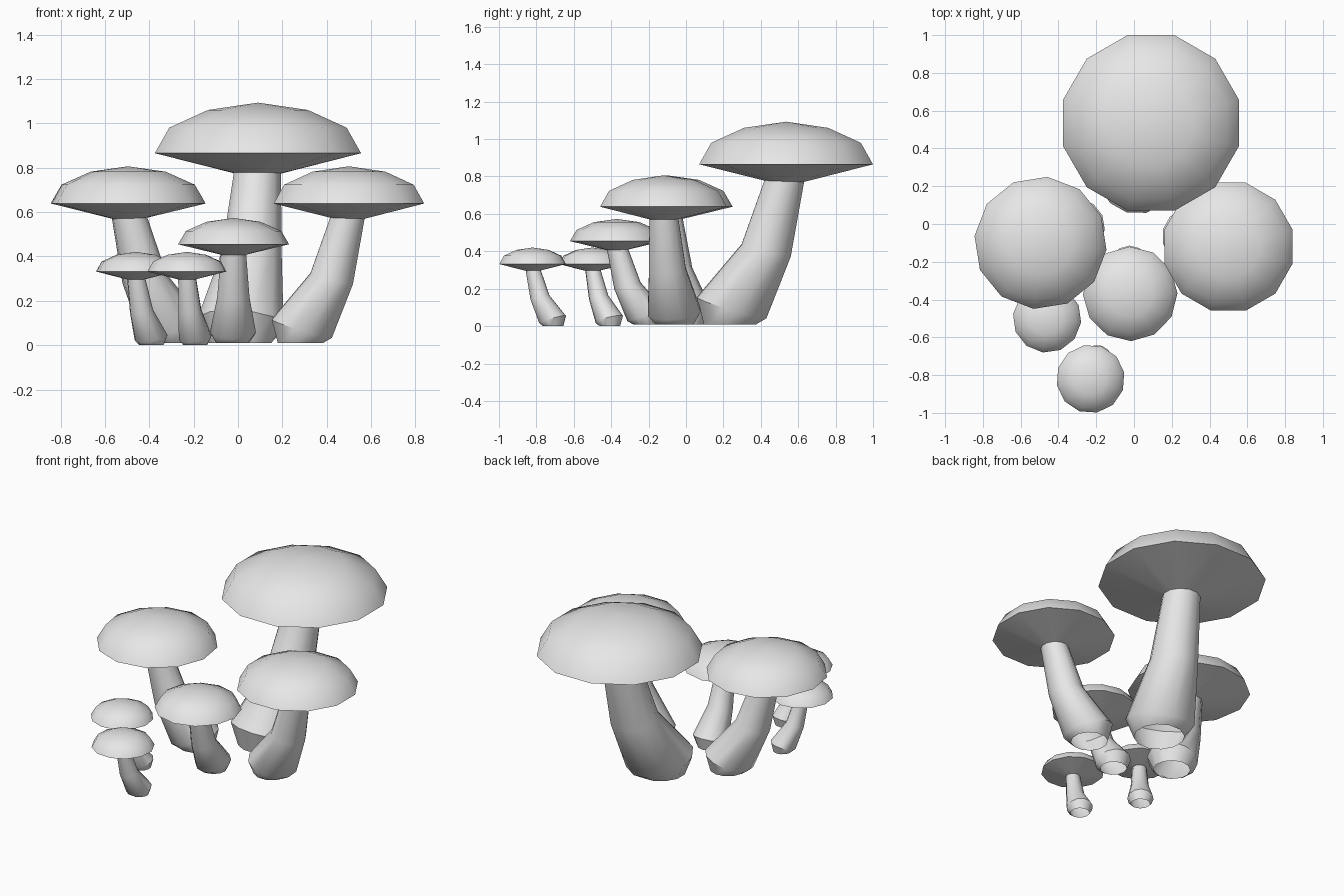
import bpy
from math import sin, cos, radians, pi
from mathutils import Vector

cube = bpy.data.objects.get("Cube")
if cube:
    bpy.data.objects.remove(cube, do_unlink=True)

SIDES = 12
grey = bpy.data.materials.new("mushroom_grey")
grey.use_nodes = True
grey.diffuse_color = (0.8, 0.8, 0.8, 1)
grey.node_tree.nodes["Principled BSDF"].inputs["Base Color"].default_value = (0.8, 0.8, 0.8, 1)

# Rings, from bottom to top: lean offset, height, radius, tilt in degrees
STEM = [(.31, 0, .145, 0), (.30, .09, .20, 17), (.11, .395, .14, 14), (.01, .765, .11, 2)]
CAP = [(.01, .765, .11, 2), (0, .855, .481, 0), (0, .97, .414, 0), (0, 1.05, .233, 0)]
APEX = 1.083


def loft(name, rings, place, apex=None):
    """Bridge tilted rings, optionally closing the top with a fan."""
    verts, faces = [], []
    for lean, height, radius, tilt in rings:
        t = radians(tilt)
        for i in range(SIDES):
            a = 2 * pi * i / SIDES
            c = radius * cos(a)
            verts.append(place(lean + c * cos(t), radius * sin(a), height + c * sin(t)))
    for r in range(len(rings) - 1):
        for i in range(SIDES):
            j = (i + 1) % SIDES
            a, b = r * SIDES, (r + 1) * SIDES
            faces.append((a + i, a + j, b + j, b + i))
    if apex is not None:
        verts.append(place(0, 0, apex))
        top = (len(rings) - 1) * SIDES
        faces += [(top + i, top + (i + 1) % SIDES, len(verts) - 1) for i in range(SIDES)]
    mesh = bpy.data.meshes.new(name)
    mesh.from_pydata(verts, [], faces)
    mesh.materials.append(grey)
    obj = bpy.data.objects.new(name, mesh)
    bpy.context.collection.objects.link(obj)
    bpy.ops.object.select_all(action='DESELECT')
    obj.select_set(True)
    bpy.context.view_layer.objects.active = obj
    bpy.ops.object.shade_smooth_by_angle(angle=radians(40))


def mushroom(name, x, y, base_z, scale, z_scale, angle):
    """Cap centred on x, y with a stem whose foot leans out toward angle."""
    a = radians(angle)
    along = Vector((cos(a), sin(a), 0)) * scale
    across = Vector((-sin(a), cos(a), 0)) * scale

    def place(u, v, w):
        return Vector((x, y, base_z + w * z_scale)) + along * u + across * v

    loft(name + "_stem", STEM, place)
    loft(name + "_cap", CAP, place, APEX)


mushroom("tall_mushroom", .09, .535, .01, 1, 1, -105)
mushroom("left_mushroom", .50, -.12, .01, .73, .735, 165)
mushroom("right_mushroom", -.495, -.10, .01, .73, .735, 24)
mushroom("middle_mushroom", -.02, -.37, .01, .52, .52, 91)
mushroom("small_back_mushroom", -.46, -.50, 0, .377, .388, 53)
mushroom("small_front_mushroom", -.23, -.82, 0, .377, .388, 71)
